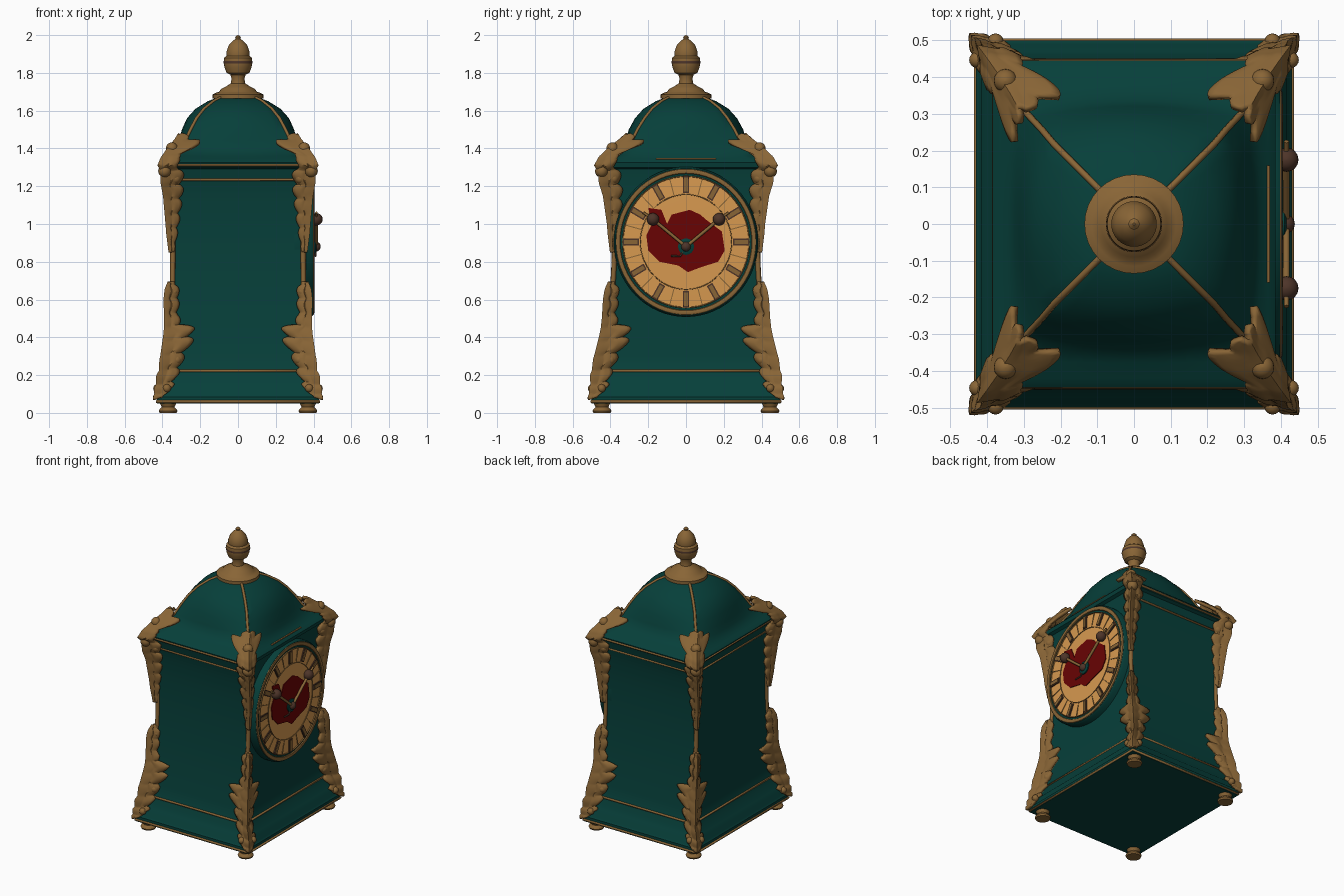
import bpy, bmesh, math
from mathutils import Matrix, Vector

if "Cube" in bpy.data.objects:
    bpy.data.objects.remove(bpy.data.objects["Cube"])


def material(name, r, g, b):
    m = bpy.data.materials.new(name)
    m.use_nodes = True
    m.diffuse_color = (r, g, b, 1)
    node = next(n for n in m.node_tree.nodes if n.type == 'BSDF_PRINCIPLED')
    node.inputs["Base Color"].default_value = (r, g, b, 1)
    node.inputs["Roughness"].default_value = 0.6
    return m


TEAL = material("teal enamel", .002, .05, .042)
BRASS = material("aged brass", .25, .13, .037)
GOLD = material("pale gold", .68, .32, .08)
RED = material("deep red", .14, .001, .001)
BROWN = material("dark bronze", .075, .035, .022)


def make(name, verts, faces, mat, matrix=Matrix(), thick=0):
    bm = bmesh.new()
    vs = [bm.verts.new(matrix @ Vector(v)) for v in verts]
    for f in faces:
        bm.faces.new([vs[i] for i in f])
    bmesh.ops.remove_doubles(bm, verts=bm.verts, dist=1e-5)
    bmesh.ops.recalc_face_normals(bm, faces=bm.faces)
    me = bpy.data.meshes.new(name)
    bm.to_mesh(me)
    bm.free()
    me.materials.append(mat)
    ob = bpy.data.objects.new(name, me)
    bpy.context.collection.objects.link(ob)
    if thick:
        mod = ob.modifiers.new("thickness", 'SOLIDIFY')
        mod.thickness, mod.offset = thick, 0
    bpy.ops.object.select_all(action='DESELECT')
    ob.select_set(True)
    bpy.context.view_layer.objects.active = ob
    bpy.ops.object.shade_smooth_by_angle(angle=math.radians(38))


def loft(name, rings, mat, matrix=Matrix(), caps=True):
    n = len(rings[0])
    faces = [(r * n + i, r * n + (i + 1) % n, (r + 1) * n + (i + 1) % n, (r + 1) * n + i)
             for r in range(len(rings) - 1) for i in range(n)]
    if caps:
        faces += [range(n), range((len(rings) - 1) * n, len(rings) * n)]
    make(name, [p for ring in rings for p in ring], faces, mat, matrix)


def lathe(name, profile, mat, matrix=Matrix(), n=32, caps=True):
    rings = [[(r * math.cos(a), r * math.sin(a), z)
              for a in (math.tau * i / n for i in range(n))] for r, z in profile]
    loft(name, rings, mat, matrix, caps)


def tube(name, points, radius, mat, cyclic=False):
    cu = bpy.data.curves.new(name, 'CURVE')
    cu.dimensions, cu.bevel_depth, cu.bevel_resolution = '3D', radius, 2
    cu.use_fill_caps = True
    sp = cu.splines.new('POLY')
    sp.points.add(len(points) - 1)
    for p, co in zip(sp.points, points):
        p.co = (*co, 1)
    sp.use_cyclic_u = cyclic
    cu.materials.append(mat)
    ob = bpy.data.objects.new(name, cu)
    bpy.context.collection.objects.link(ob)
    bpy.ops.object.select_all(action='DESELECT')
    ob.select_set(True)
    bpy.context.view_layer.objects.active = ob
    bpy.ops.object.convert(target='MESH')


def lerp_rows(rows, z):
    for a, b in zip(rows, rows[1:]):
        if z <= b[0]:
            t = max(0, (z - a[0]) / (b[0] - a[0]))
            return [p + (q - p) * t for p, q in zip(a[1:], b[1:])]
    return rows[-1][1:]


# Case and dome: height, half width, half depth, bulge of the sides
BODY = [(.05, .43, .5, 0), (.085, .43, .5, 0), (.095, .42, .49, 0), (.13, .415, .485, 0),
        (.145, .4, .47, 0), (.19, .385, .46, 0), (.22, .365, .445, 0), (.3, .355, .43, 0),
        (.42, .35, .412, 0), (.6, .347, .392, 0), (.8, .345, .38, 0), (1, .345, .38, 0),
        (1.15, .347, .39, 0), (1.23, .352, .405, 0), (1.29, .36, .42, 0), (1.3, .38, .44, 0),
        (1.325, .385, .445, 0)]
DOME = [(1.345, .365, .42, 0), (1.36, .335, .37, .008), (1.4, .305, .315, .02),
        (1.44, .28, .288, .033), (1.5, .252, .258, .045), (1.56, .22, .22, .05),
        (1.61, .18, .18, .045), (1.65, .13, .13, .03), (1.675, .08, .08, .015)]
ROWS = BODY + DOME


def ring(z, hx, hy, b, n=10):
    ts = [2 * i / n - 1 for i in range(n)]
    side = lambda h: [(t * h, b * (1 - t * t)) for t in ts]
    return ([(u, -hy - o, z) for u, o in side(hx)] + [(hx + o, u, z) for u, o in side(hy)]
            + [(-u, hy + o, z) for u, o in side(hx)] + [(-hx - o, -u, z) for u, o in side(hy)])


loft("case", [ring(*r) for r in ROWS], TEAL)

# Brass lines: all round the plinth, three sides only above the dial
for name, z, rad, closed in [("base_trim", .06, .008, True), ("plinth_trim", .222, .008, True),
                             ("frieze_trim", 1.235, .007, False), ("cornice_trim", 1.312, .007, False)]:
    hx, hy, b = lerp_rows(ROWS, z)
    tube(name, [(hx, -hy, z), (-hx, -hy, z), (-hx, hy, z), (hx, hy, z)], rad, BRASS, closed)
tube("dial_side_trim", [(.366, -.16, 1.345), (.366, .16, 1.345)], .005, BRASS)

# Acorn finial
lathe("finial", [(.135, 1.665), (.135, 1.685), (.115, 1.695), (.1, 1.7), (.09, 1.715),
                 (.06, 1.73), (.038, 1.745), (.034, 1.77), (.04, 1.79), (.06, 1.8),
                 (.072, 1.83), (.075, 1.855), (.073, 1.88), (.06, 1.89), (.062, 1.91),
                 (.05, 1.945), (.028, 1.97), (.013, 1.98), (.015, 1.99), (.003, 2)], BRASS)
lathe("finial_band", [(.076, 1.85), (.077, 1.856), (.076, 1.862)], BROWN, caps=False)

# Leaf mounts: height, half spread, relief
LOWER = [(.07, .05, .002), (.13, .07, .012), (.2, .06, .03), (.28, .075, .035), (.34, .115, .03),
         (.4, .125, .025), (.45, .06, .022), (.5, .035, .022), (.6, .04, .026), (.65, .035, .022),
         (.69, .012, .01)]
UPPER = [(.85, .012, .006), (.95, .03, .016), (1.05, .045, .022), (1.15, .06, .028),
         (1.22, .065, .035), (1.28, .08, .028), (1.32, .075, .015), (1.36, .12, .01),
         (1.4, .12, .01), (1.43, .07, .008), (1.47, .012, .004)]
# Corner line followed by the upper leaves, which stand off the roof
STAND = BODY[9:15] + [(1.31, .39, .45, 0), (1.35, .38, .435, 0), (1.4, .345, .385, 0),
                      (1.44, .315, .335, 0), (1.5, .285, .275, 0)]


def leaf(name, rows, path, matrix, n=70, m=14):
    z0, z1 = rows[0][0], rows[-1][0]
    verts = []
    for i in range(n + 1):
        z = z0 + (z1 - z0) * i / n
        w, relief = lerp_rows(rows, z)
        w *= .62 + .45 * abs(math.sin(z * 42))
        for j in range(m + 1):
            s = 2 * j / m - 1
            u = abs(s) * w
            zz = z + .35 * u
            hx, hy, b = lerp_rows(path, zz)
            o = .008 + relief * (1 - abs(s)) ** .6 * (1 + .25 * math.cos(9 * s))
            x, y = hx + o, hy + o
            verts.append((x, y - u, zz) if s > 0 else (x - u, y, zz))
    k = m + 1
    faces = [(i * k + j, i * k + j + 1, (i + 1) * k + j + 1, (i + 1) * k + j)
             for i in range(n) for j in range(m)]
    make(name, verts, faces, BRASS, matrix, .02)


def ball(name, centre, r, mat):
    prof = [(max(r * math.sin(a), .0005), -r * math.cos(a))
            for a in (math.pi * i / 10 for i in range(11))]
    lathe(name, prof, mat, Matrix.Translation(centre), 16)


# Everything that repeats at the four corners
for sx, sy, tag in [(1, 1, "back_left"), (-1, 1, "back_right"),
                    (1, -1, "front_left"), (-1, -1, "front_right")]:
    flip = Matrix.Diagonal((sx, sy, 1, 1))
    leaf("lower_leaf_" + tag, LOWER, ROWS, flip)
    leaf("upper_leaf_" + tag, UPPER, STAND, flip)
    corner = lambda z, d=0: (sx * (lerp_rows(ROWS, z)[0] + d), sy * (lerp_rows(ROWS, z)[1] + d), z)
    tube("corner_strip_" + tag, [corner(.22 + .06 * i) for i in range(19)], .014, BRASS)
    tube("dome_rib_" + tag, [corner(r[0], -.001) for r in DOME[1:]], .009, BRASS)
    for z, r, along in [(.13, .022, .05), (.28, .026, .045), (.64, .02, .02), (1.24, .028, .035)]:
        x, y, _ = corner(z, .012)
        ball("curl_a_" + tag, (x, y - sy * along, z), r, BRASS)
        ball("curl_b_" + tag, (x - sx * along, y, z), r, BRASS)
    ball("bud_" + tag, corner(1.28, .03), .034, BRASS)
    ball("roof_bud_" + tag, (sx * .35, sy * .39, 1.4), .032, BRASS)
    lathe("foot_" + tag, [(.045, 0), (.05, .01), (.045, .02), (.034, .03), (.045, .055)], BRASS,
          Matrix.Translation((sx * .37, sy * .445, 0)), 20)

# Clock dial, facing +x
DIAL = (Matrix.Translation((0, 0, .905)) @ Matrix.Diagonal((1, 1, 1.04, 1))
        @ Matrix.Rotation(math.pi / 2, 4, 'Y'))
lathe("dial_seat", [(.382, .3), (.382, .385), (.374, .397), (.3, .392)], TEAL, DIAL, 64)
lathe("dial_rim", [(.375, .39), (.37, .401), (.36, .404), (.35, .401), (.345, .39)],
      BRASS, DIAL, 64, False)
lathe("dial_plate", [(.352, .38), (.352, .394), (.24, .398), (.02, .398)], GOLD, DIAL, 64)
for name, r in [("inner_ring", .245), ("outer_ring", .338)]:
    lathe(name, [(r, .393), (r - .002, .402), (r - .005, .402), (r - .007, .393)],
          BRASS, DIAL, 64, False)


def plate(name, length, width, radius, angle, x, depth, mat):
    place = DIAL @ Matrix.Rotation(angle, 4, 'Z') @ Matrix.Translation((radius, 0, x))
    sq = [(-length, -width), (length, -width), (length, width), (-length, width)]
    loft(name, [[(a / 2, b / 2, z) for a, b in sq] for z in (0, depth)], mat, place)


# Framed hour plaques, and the lines between them
for i in range(12):
    a = math.tau * i / 12
    plate("hour_frame", .085, .034, .292, a, .394, .009, BROWN)
    plate("hour_plaque", .07, .02, .292, a, .4, .006, BRASS)
    plate("divider", .09, .005, .292, a + math.pi / 12, .393, .007, BRASS)

# Red flower shape in the centre
OUTLINE = [(-.2, 1.085), (-.13, 1.075), (-.1, 1.0), (-.075, 1.05), (.02, 1.075), (.075, 1.05),
           (.11, 1.02), (.19, .96), (.205, .86), (.17, .8), (.075, .77), (.01, .745),
           (-.04, .78), (-.14, .8), (-.2, .86), (-.21, .94), (-.18, 1.0)]
loft("red_centre", [[(x, y, z) for y, z in OUTLINE] for x in (.397, .403)], RED)

# Hands and their knobs
hub = (.415, 0, .88)
for tag, s in [("hour", -1), ("minute", 1)]:
    tip = Vector((.415, s * .175, 1.025))
    tube(tag + "_hand", [hub, tip], .009, BRASS)
    tube(tag + "_hand_point", [tip, tip + Vector((0, s * .05, .035))], .007, BRASS)
    ball(tag + "_hand_knob", tip, .033, BROWN)
ball("hand_hub", (.412, 0, .88), .026, BROWN)
lathe("hub_disc", [(.042, .4), (.042, .41), (.03, .415)], TEAL,
      Matrix.Translation((0, 0, -.025)) @ DIAL, 24)
tube("hand_tail", [(.41, 0, .88), (.41, -.03, .83), (.41, -.08, .83)], .005, BROWN)
